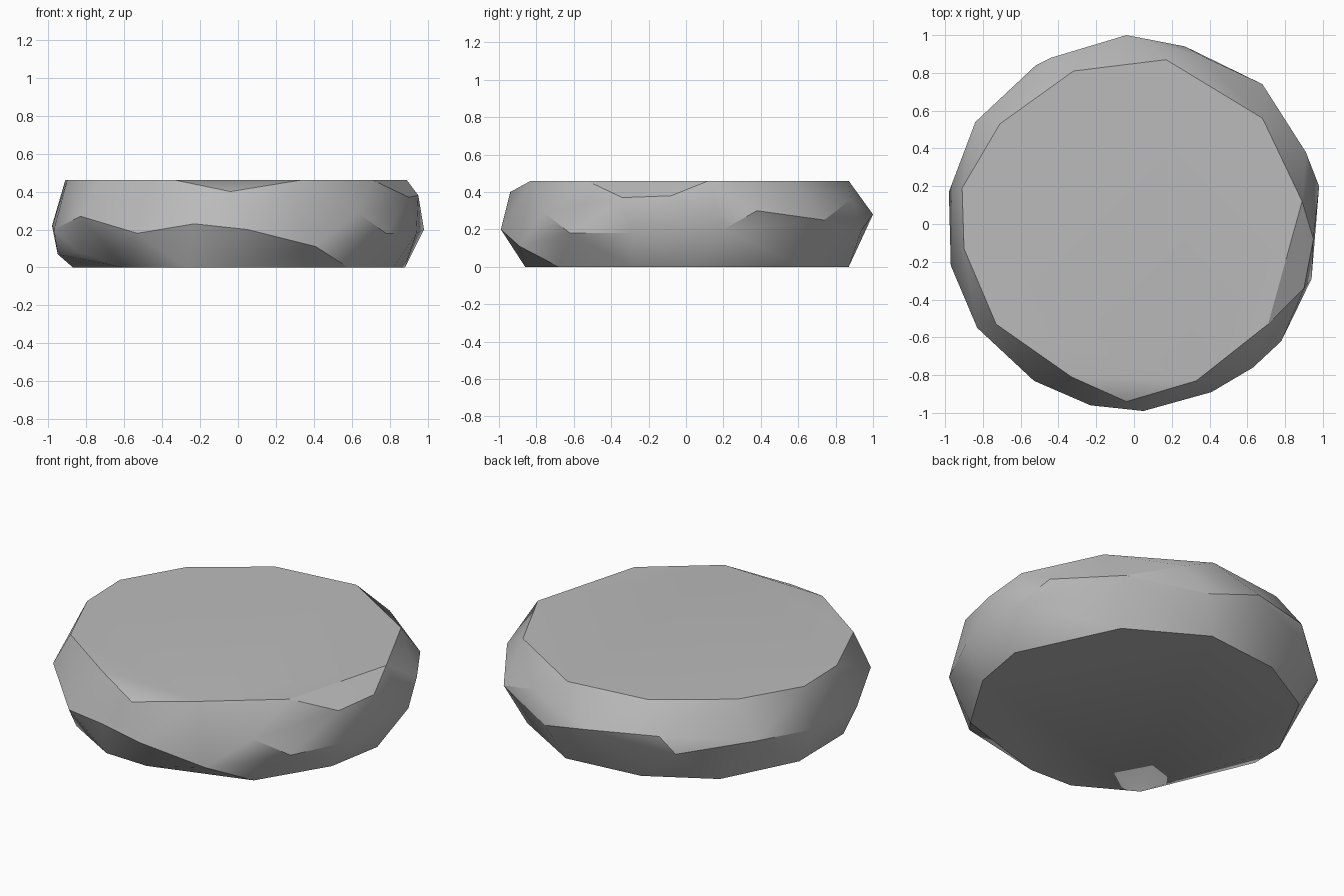
import bpy, bmesh, math

cube = bpy.data.objects.get("Cube")
if cube:
    bpy.data.objects.remove(cube)

# Stone colour
stone = bpy.data.materials.new("stone_grey")
stone.use_nodes = True
colour = (0.5, 0.5, 0.5, 1)
stone.diffuse_color = colour
stone.node_tree.nodes["Principled BSDF"].inputs["Base Color"].default_value = colour

HEIGHT = 0.46

# Outline of the flat top
top = [(.33, -.83), (.71, -.53), (.89, .12), (.68, .56), (.17, .87), (-.32, .81),
       (-.71, .53), (-.91, .19), (-.9, -.13), (-.73, -.53), (-.33, -.81)]
# Outline of the flat underside
base = [(.61, .62), (.18, .87), (-.28, .82), (-.65, .61), (-.87, .18), (-.6, -.66),
        (-.27, -.85), (0, -.86), (.58, -.68), (.82, -.29), (.88, .05)]
# Widest belt, and chipped corners above and below it
belt = [(-.04, 1, .28), (.27, .94, .2), (.38, .88, .36), (.68, .74, .25), (.91, .38, .3),
        (.98, .2, .2), (.94, -.29, .18), (.78, -.62, .18), (.63, -.76, .29),
        (.41, -.89, .11), (.05, -.99, .2), (-.23, -.96, .23), (-.53, -.83, .18),
        (-.83, -.55, .27), (-.97, -.22, .2), (-.98, .17, .22), (-.84, .54, .25),
        (-.52, .84, .2), (-.44, .88, .3)]
chips = [(-.04, -.94, .4), (.9, -.34, .37), (.95, -.08, .38),
         (-.95, -.12, .07), (-.84, -.36, .08)]

points = [(x, y, HEIGHT) for x, y in top] + [(x, y, 0) for x, y in base] + belt + chips

# Wrap the outlines in one faceted stone
bm = bmesh.new()
for p in points:
    bm.verts.new(p)
hull = bmesh.ops.convex_hull(bm, input=bm.verts)
loose = [v for v in bm.verts if not v.link_faces]
bmesh.ops.delete(bm, geom=loose, context='VERTS')
bmesh.ops.dissolve_limit(bm, angle_limit=math.radians(1), verts=bm.verts, edges=bm.edges)
bmesh.ops.recalc_face_normals(bm, faces=bm.faces)
mesh = bpy.data.meshes.new("flat_stone")
bm.to_mesh(mesh)
bm.free()
mesh.materials.append(stone)
rock = bpy.data.objects.new("flat_stone", mesh)
bpy.context.collection.objects.link(rock)

# Soft facets with crisp rims
bpy.ops.object.select_all(action='DESELECT')
rock.select_set(True)
bpy.context.view_layer.objects.active = rock
bpy.ops.object.shade_smooth_by_angle(angle=math.radians(30))
